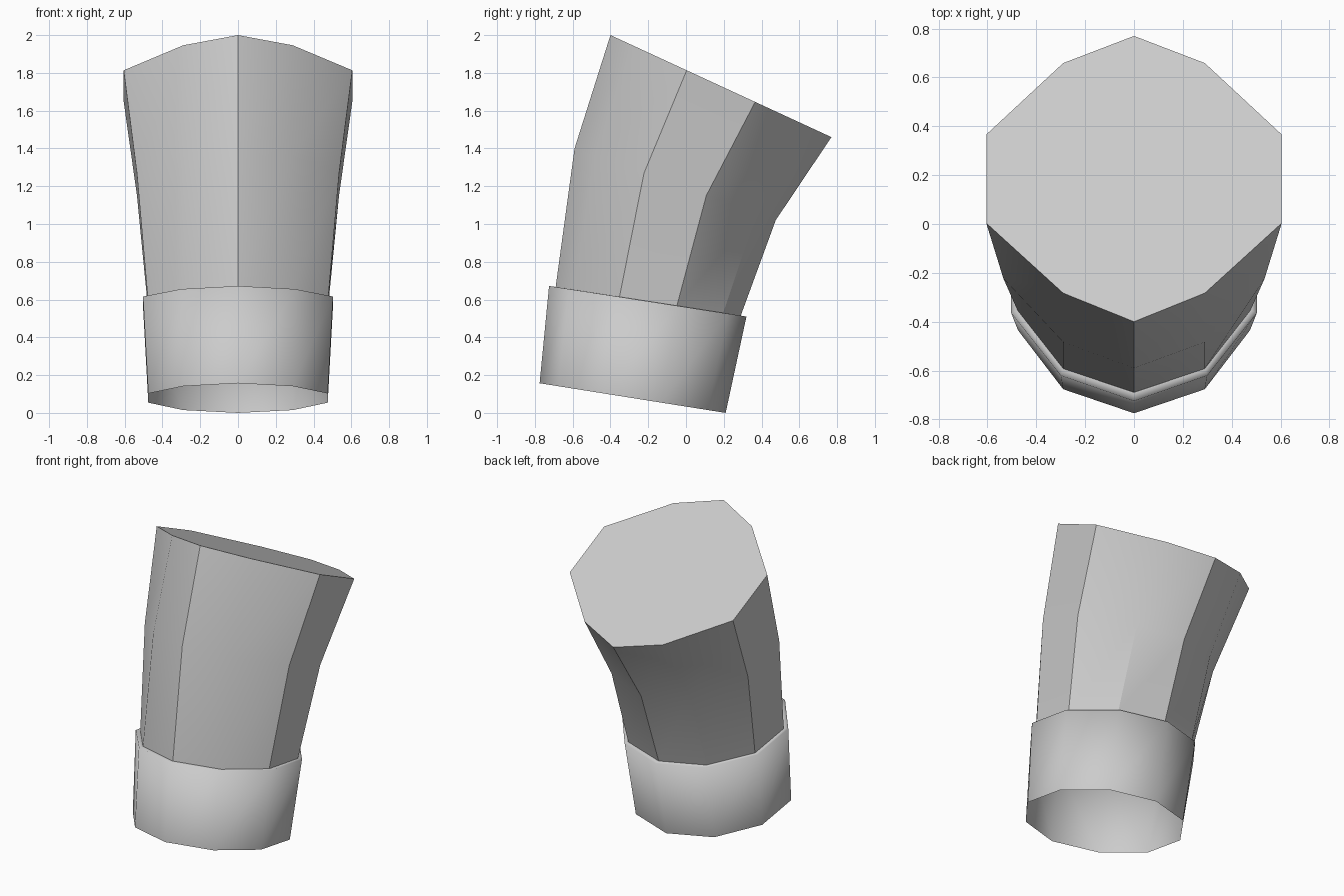
import bpy, math

if "Cube" in bpy.data.objects:
    bpy.data.objects.remove(bpy.data.objects["Cube"])

# Depth fractions of the front-to-back half outline shared by every ring
FRACS = (0.0, 0.1, 0.345, 0.655, 0.905, 1.0)


def ring(front, back, wide, narrow):
    """Ten-sided tilted ring, from (y, z) of its front and back corners."""
    xs = (0, narrow, wide, wide, narrow, 0)
    half = [(x, front[0] + (back[0] - front[0]) * t,
             front[1] + (back[1] - front[1]) * t) for x, t in zip(xs, FRACS)]
    return half + [(-x, y, z) for x, y, z in half[4:0:-1]]


def loft(name, rings, cap_top, angle):
    n = len(rings[0])
    verts = [v for r in rings for v in r]
    faces = [(k * n + i, k * n + (i + 1) % n, (k + 1) * n + (i + 1) % n, (k + 1) * n + i)
             for k in range(len(rings) - 1) for i in range(n)]
    if cap_top:
        faces.append(tuple(range(len(verts) - n, len(verts))))
    mesh = bpy.data.meshes.new(name)
    mesh.from_pydata(verts, [], faces)
    obj = bpy.data.objects.new(name, mesh)
    bpy.context.collection.objects.link(obj)
    bpy.ops.object.select_all(action='DESELECT')
    obj.select_set(True)
    bpy.context.view_layer.objects.active = obj
    bpy.ops.object.shade_smooth_by_angle(angle=math.radians(angle))
    return obj


sleeve_base = ring((-0.69, 0.667), (0.29, 0.515), 0.478, 0.29)

# Bent, flaring sleeve with a flat closed top
loft("sleeve", [
    sleeve_base,
    ring((-0.59, 1.40), (0.475, 1.02), 0.535, 0.29),
    ring((-0.40, 2.00), (0.77, 1.46), 0.605, 0.29),
], True, 30)

# Open-bottomed cuff with a thin rim turned in to the sleeve
loft("cuff", [
    ring((-0.775, 0.157), (0.21, 0.0), 0.475, 0.29),
    ring((-0.725, 0.672), (0.32, 0.51), 0.503, 0.30),
    sleeve_base,
], False, 180)
